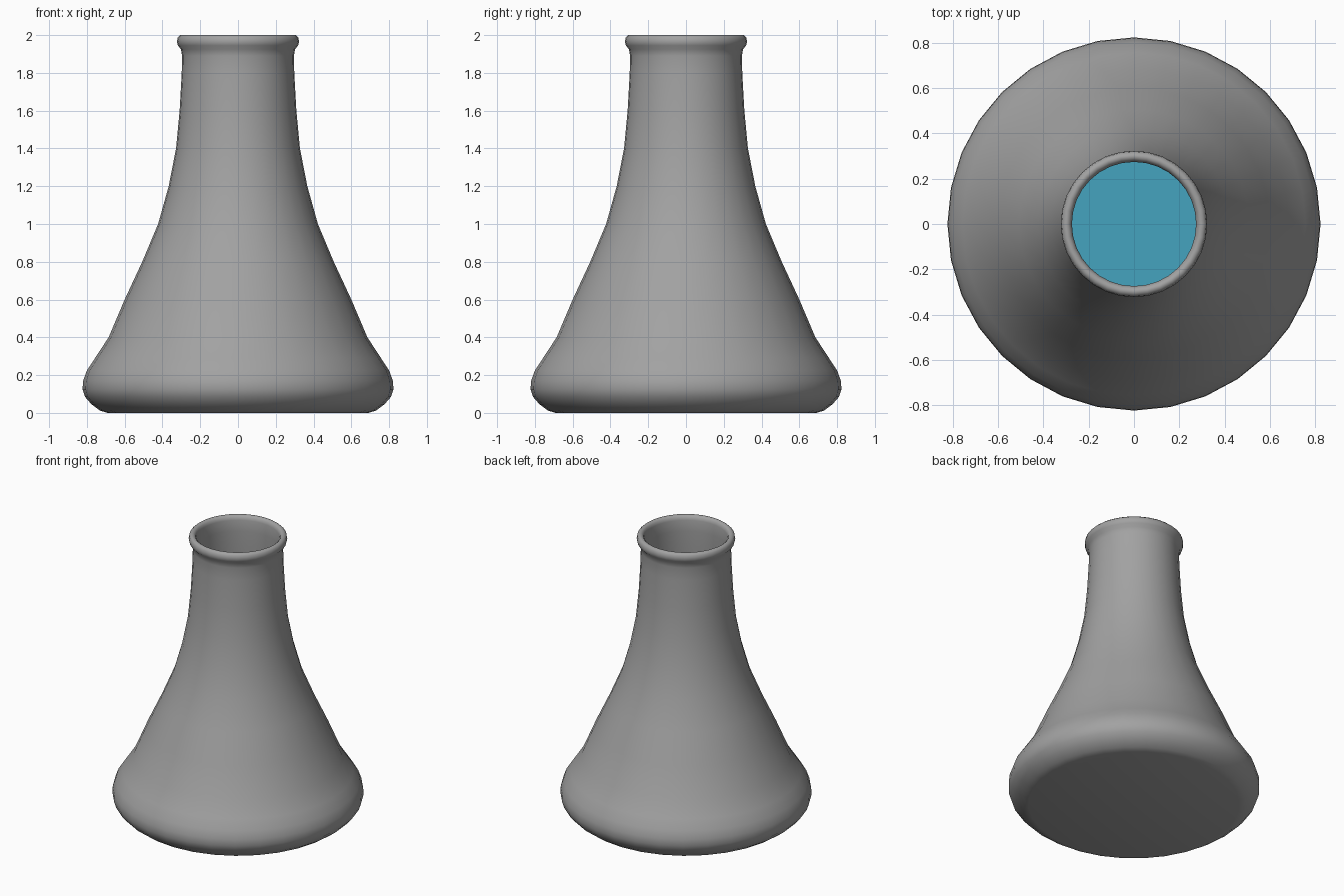
import bpy, bmesh, math

cube = bpy.data.objects.get("Cube")
if cube:
    bpy.data.objects.remove(cube)

SIDES = 32


def material(name, colour):
    m = bpy.data.materials.new(name)
    m.use_nodes = True
    m.diffuse_color = (*colour, 1)
    m.node_tree.nodes["Principled BSDF"].inputs["Base Color"].default_value = (*colour, 1)
    return m


def lathe(name, profile, mat, sharp=50):
    """Spin a (radius, height) profile about z; zero radius closes to a pole."""
    bm = bmesh.new()
    verts = [bm.verts.new((r, 0, z)) for r, z in profile]
    edges = [bm.edges.new(pair) for pair in zip(verts, verts[1:])]
    bmesh.ops.spin(bm, geom=verts + edges, cent=(0, 0, 0), axis=(0, 0, 1),
                   angle=math.tau, steps=SIDES, use_duplicate=False)
    bmesh.ops.remove_doubles(bm, verts=bm.verts, dist=0.0005)
    bmesh.ops.recalc_face_normals(bm, faces=bm.faces)
    mesh = bpy.data.meshes.new(name)
    bm.to_mesh(mesh)
    bm.free()
    ob = bpy.data.objects.new(name, mesh)
    bpy.context.collection.objects.link(ob)
    mesh.materials.append(mat)
    bpy.ops.object.select_all(action="DESELECT")
    ob.select_set(True)
    bpy.context.view_layer.objects.active = ob
    bpy.ops.object.shade_smooth_by_angle(angle=math.radians(sharp))
    return ob


grey = material("grey glass", (0.36, 0.36, 0.36))
blue = material("blue liquid", (0.06, 0.37, 0.52))

# Outer wall: rounded foot, sloping shoulder, straight neck
foot = [(0.69, 0), (0.73, 0.012), (0.775, 0.045), (0.81, 0.085), (0.823, 0.125),
        (0.82, 0.17), (0.8, 0.225), (0.757, 0.29)]
shoulder = [(0.685, 0.4), (0.6, 0.6), (0.507, 0.8), (0.423, 1), (0.367, 1.2),
            (0.328, 1.4), (0.309, 1.6), (0.298, 1.8), (0.296, 1.89)]
# Rolled lip
lip = [(0.302, 1.925), (0.318, 1.945), (0.323, 1.965), (0.319, 1.988), (0.306, 2),
       (0.292, 2), (0.28, 1.99), (0.274, 1.97)]
# Inner wall follows the outer wall at a constant thickness
WALL = 0.022
inner = [(r - WALL, z) for r, z in reversed(foot[3:] + shoulder)]
inner += [(0.74, 0.06), (0.68, WALL), (0, WALL)]
lathe("flask", [(0, 0)] + foot + shoulder + lip + inner, grey)

# Liquid filling the lower part of the flask
GAP = 0.026
level = 0.8
fill = [(0, 0.026), (0.67, 0.026), (0.735, 0.064)]
fill += [(r - GAP, z) for r, z in foot[3:] + shoulder if z <= level]
lathe("liquid", fill + [(0, level)], blue)
